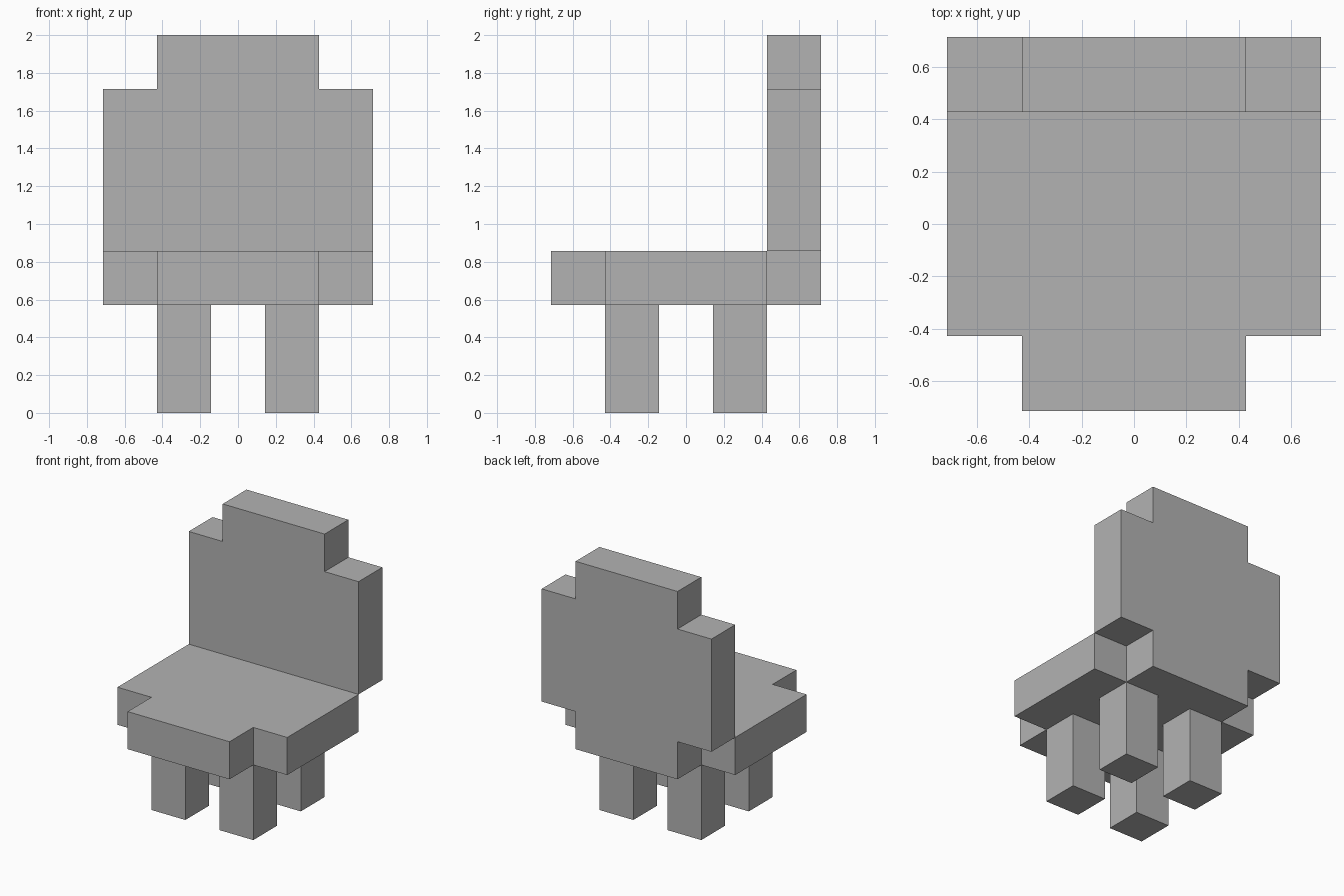
import bpy
import bmesh
from mathutils import Vector

cube = bpy.data.objects.get("Cube")
if cube:
    bpy.data.objects.remove(cube, do_unlink=True)

U = 1 / 7  # half the thickness of every block

grey = bpy.data.materials.new("plain_grey")
grey.use_nodes = True
colour = (0.45, 0.45, 0.45, 1)
grey.diffuse_color = colour
grey.node_tree.nodes["Principled BSDF"].inputs["Base Color"].default_value = colour


def slab(name, half_profile, place, depth):
    """Mirror a half outline in x, place it in space and extrude it."""
    outline = half_profile + [(-x, h) for x, h in reversed(half_profile)]
    bm = bmesh.new()
    face = bm.faces.new([bm.verts.new(place(x, h) * U) for x, h in outline])
    result = bmesh.ops.extrude_face_region(bm, geom=[face], use_keep_orig=True)
    moved = [v for v in result["geom"] if isinstance(v, bmesh.types.BMVert)]
    bmesh.ops.translate(bm, verts=moved, vec=Vector(depth) * U)
    bmesh.ops.recalc_face_normals(bm, faces=bm.faces)
    mesh = bpy.data.meshes.new(name)
    bm.to_mesh(mesh)
    bm.free()
    mesh.materials.append(grey)
    obj = bpy.data.objects.new(name, mesh)
    bpy.context.collection.objects.link(obj)
    return obj


# Seat with notched front corners
slab("seat", [(3, -5), (3, -3), (5, -3), (5, 3)],
     lambda x, y: Vector((x, y, 4)), (0, 0, 2))

# Backrest with all four corners notched
slab("backrest", [(3, 4), (3, 6), (5, 6), (5, 12), (3, 12), (3, 14)],
     lambda x, z: Vector((x, 3, z)), (0, 2, 0))

# Four square legs
for side, sx in (("left", 1), ("right", -1)):
    for end, sy in (("front", -1), ("back", 1)):
        slab(f"{end}_{side}_leg", [(1, -1), (1, 1)],
             lambda x, y: Vector((x + 2 * sx, y + 2 * sy, 0)), (0, 0, 4))
